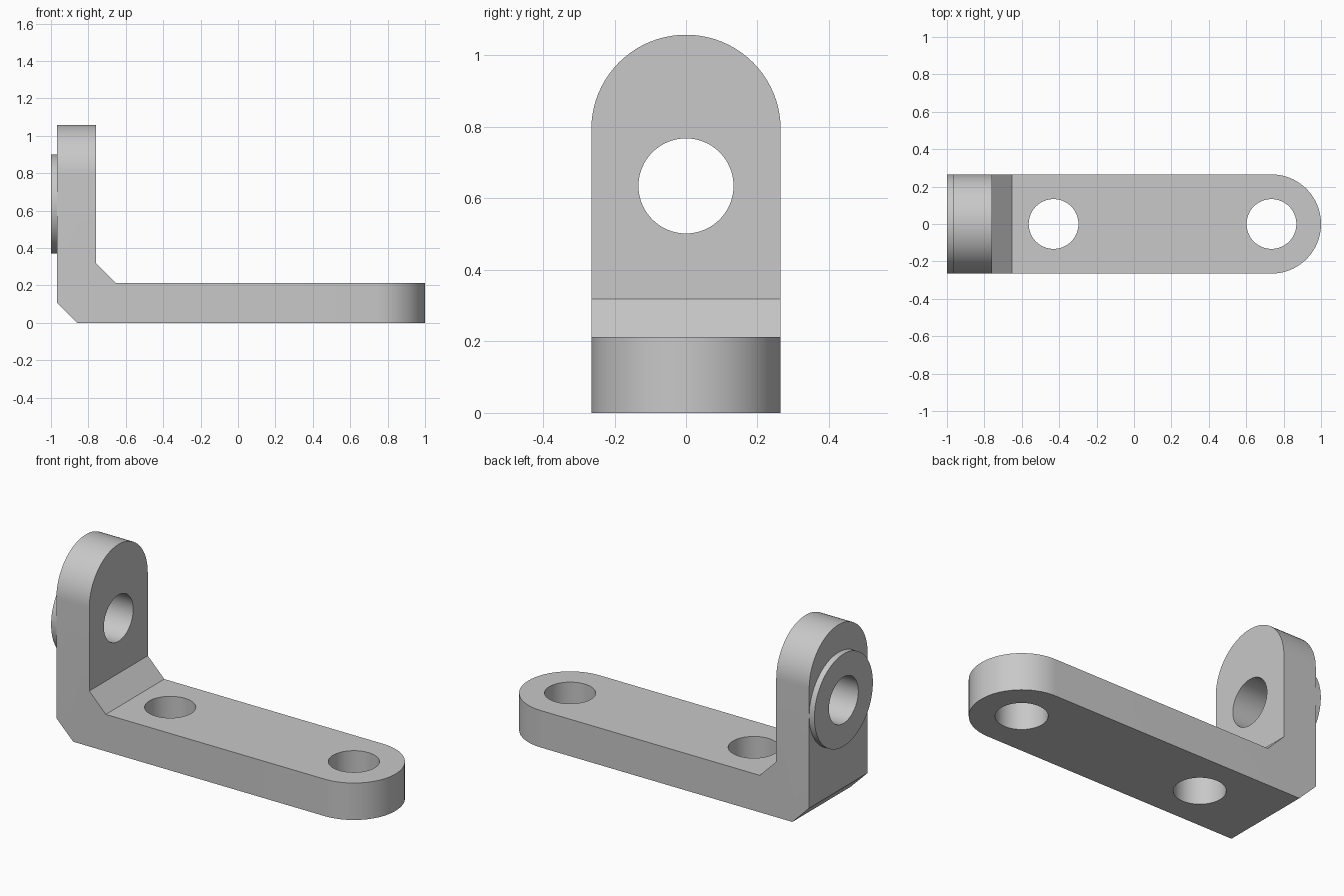
import bpy
import bmesh
from math import pi
from mathutils import Matrix, Vector

cube = bpy.data.objects.get("Cube")
if cube:
    bpy.data.objects.remove(cube, do_unlink=True)

HALF = 0.265      # half width, also the radius of the rounded ends
BORE = 0.133      # hole radius
BORE_Z = 0.635    # height of the hole in the upright

grey = bpy.data.materials.new("light grey metal")
grey.use_nodes = True
colour = (0.58, 0.58, 0.58, 1)
grey.diffuse_color = colour
grey.node_tree.nodes["Principled BSDF"].inputs["Base Color"].default_value = colour


def make_object(name, bm):
    bmesh.ops.recalc_face_normals(bm, faces=bm.faces)
    mesh = bpy.data.meshes.new(name)
    bm.to_mesh(mesh)
    bm.free()
    mesh.materials.append(grey)
    obj = bpy.data.objects.new(name, mesh)
    bpy.context.collection.objects.link(obj)
    return obj


def cylinder(name, centre, radius, length, axis="Z"):
    bm = bmesh.new()
    turn = Matrix.Rotation(pi / 2, 4, "Y") if axis == "X" else Matrix()
    bmesh.ops.create_cone(bm, cap_ends=True, segments=64, radius1=radius,
                          radius2=radius, depth=length,
                          matrix=Matrix.Translation(centre) @ turn)
    return make_object(name, bm)


def drill(obj, centre, axis):
    cutter = cylinder("hole_cutter", centre, BORE, 1, axis)
    cutter.hide_render = True
    mod = obj.modifiers.new("hole", "BOOLEAN")
    mod.operation = "DIFFERENCE"
    mod.solver = "EXACT"
    mod.object = cutter
    bpy.context.view_layer.objects.active = obj
    bpy.ops.object.modifier_apply(modifier=mod.name)
    bpy.data.objects.remove(cutter, do_unlink=True)


# Angled bracket: side profile pulled across the width
profile = [(-0.86, 0), (1, 0), (1, 0.212), (-0.653, 0.212),
           (-0.758, 0.318), (-0.758, 1.058), (-0.967, 1.058), (-0.967, 0.107)]
bm = bmesh.new()
side = bm.faces.new([bm.verts.new((x, -HALF, z)) for x, z in profile])
pulled = bmesh.ops.extrude_face_region(bm, geom=[side])
bmesh.ops.translate(bm, vec=Vector((0, 2 * HALF, 0)),
                    verts=[v for v in pulled["geom"] if isinstance(v, bmesh.types.BMVert)])


# Round both free ends into half circles
def is_end_corner(edge):
    a, b = (v.co for v in edge.verts)
    if abs(a.y - b.y) > 0.01:
        return False
    return min(a.x, b.x) > 0.99 or min(a.z, b.z) > 1.05


bmesh.ops.recalc_face_normals(bm, faces=bm.faces)
bmesh.ops.bevel(bm, geom=[e for e in bm.edges if is_end_corner(e)],
                offset=HALF - 0.0005, segments=20, profile=0.5, affect="EDGES")
bracket = make_object("bracket", bm)

# Raised ring on the outside of the upright
boss = cylinder("boss_ring", (-0.983, 0, BORE_Z), HALF, 0.034, "X")

# Holes
for x in (-0.43, 0.735):
    drill(bracket, (x, 0, 0.1), "Z")
for part in (bracket, boss):
    drill(part, (-0.9, 0, BORE_Z), "X")

# Smooth curved walls, keep crisp edges
for part in (bracket, boss):
    bpy.ops.object.select_all(action="DESELECT")
    part.select_set(True)
    bpy.context.view_layer.objects.active = part
    bpy.ops.object.shade_smooth_by_angle()
